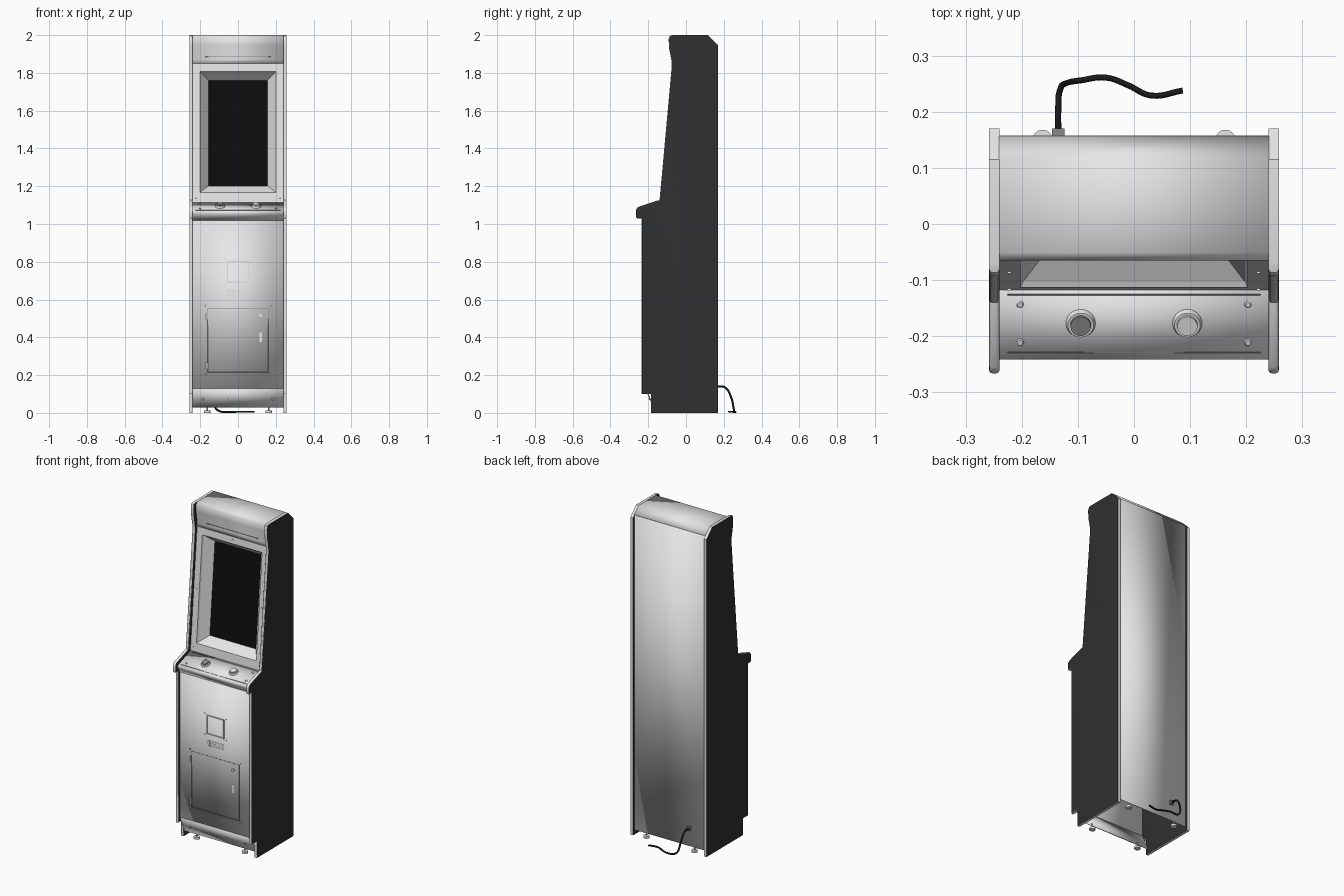
import bpy, bmesh, math
from mathutils import Vector

old = bpy.data.objects.get("Cube")
if old:
    bpy.data.objects.remove(old, do_unlink=True)


def material(name, value):
    m = bpy.data.materials.new(name)
    m.use_nodes = True
    col = (value, value, value, 1)
    m.diffuse_color = col
    m.node_tree.nodes["Principled BSDF"].inputs["Base Color"].default_value = col
    return m


LIGHT = material("light grey", 0.8)
BLACK = material("panel black", 0.03)
GLASS = material("screen black", 0.004)
DARK = material("dark grey", 0.25)
RUBBER = material("cord black", 0.01)


def finish(name, bm, mats, smooth=False):
    me = bpy.data.meshes.new(name)
    bm.to_mesh(me)
    bm.free()
    ob = bpy.data.objects.new(name, me)
    bpy.context.collection.objects.link(ob)
    for m in mats:
        me.materials.append(m)
    if smooth:
        bpy.ops.object.select_all(action='DESELECT')
        ob.select_set(True)
        bpy.context.view_layer.objects.active = ob
        bpy.ops.object.shade_smooth_by_angle(angle=math.radians(35))
    return ob


def box(name, centre, size, mat, tilt=0):
    bm = bmesh.new()
    bmesh.ops.create_cube(bm, size=1)
    bmesh.ops.scale(bm, vec=size, verts=bm.verts)
    ob = finish(name, bm, [mat])
    ob.location, ob.rotation_euler.x = centre, tilt
    return ob


def disc(name, centre, normal, radius, depth, mat, top=1.0, sides=16):
    """Cylinder or cone frustum pointing along a normal."""
    bm = bmesh.new()
    bmesh.ops.create_cone(bm, cap_ends=True, segments=sides,
                          radius1=radius, radius2=radius * top, depth=depth)
    ob = finish(name, bm, [mat], True)
    ob.location = centre
    ob.rotation_euler = Vector(normal).to_track_quat('Z', 'Y').to_euler()
    return ob


def thicken(ob):
    mod = ob.modifiers.new("thickness", 'SOLIDIFY')
    mod.thickness, mod.offset = 0.006, 0


# Side panels: black faces with a rounded light edge trim
outline = [(-0.185, 0), (-0.185, 0.1), (-0.235, 0.1), (-0.235, 1.03),
           (-0.26, 1.03), (-0.266, 1.04), (-0.266, 1.075), (-0.255, 1.09),
           (-0.14, 1.128), (-0.076, 1.83), (-0.078, 1.87), (-0.09, 1.93),
           (-0.092, 1.98), (-0.086, 1.995), (-0.07, 2), (0.115, 2),
           (0.17, 1.945), (0.17, 0)]
for side, label in ((1, "left"), (-1, "right")):
    bm = bmesh.new()
    face = bm.faces.new([bm.verts.new((side * 0.24, y, z)) for y, z in outline])
    new = bmesh.ops.extrude_face_region(bm, geom=[face])["geom"]
    bmesh.ops.translate(bm, vec=(side * 0.018, 0, 0),
                        verts=[v for v in new if isinstance(v, bmesh.types.BMVert)])
    bmesh.ops.recalc_face_normals(bm, faces=bm.faces)
    rim = [e for e in bm.edges if abs(e.verts[0].co.x - e.verts[1].co.x) < 0.001
           and max(v.co.y for v in e.verts) < 0 and max(v.co.z for v in e.verts) < 1.999]
    bmesh.ops.bevel(bm, geom=rim, offset=0.005, segments=3, profile=0.5,
                    affect='EDGES', clamp_overlap=True)
    bm.normal_update()
    for f in bm.faces:
        f.material_index = 1 if abs(f.normal.x) < 0.95 else 0
    finish(label + "_side_panel", bm, [BLACK, LIGHT], True)


# Sheet shells between the side panels
def sheet(name, path):
    bm = bmesh.new()
    rows = [[bm.verts.new((x, y, z)) for x in (-0.241, 0.241)] for y, z in path]
    for a, b in zip(rows, rows[1:]):
        bm.faces.new((a[0], a[1], b[1], b[0]))
    thicken(finish(name, bm, [LIGHT], True))


FRONT_Y = -0.215
sheet("kick_panel", [(-0.17, 0.03), (FRONT_Y, 0.13)])
sheet("front_panel", [(FRONT_Y, 0.13), (FRONT_Y, 1.02)])
sheet("control_panel", [(FRONT_Y, 1.02), (-0.237, 1.053), (-0.239, 1.066), (-0.115, 1.112)])
sheet("marquee_and_top", [(-0.05, 1.85), (-0.049, 1.87), (-0.06, 1.945), (-0.062, 1.985),
                          (-0.05, 1.997), (0.115, 1.997), (0.155, 1.957)])
sheet("back_panel", [(0.155, 1.957), (0.155, 0.03)])


# Sloped screen surround with a recessed frame
def bezel_y(z):
    return -0.115 + (z - 1.112) * 0.088


def ring(bm, half, low, high, depth):
    return [bm.verts.new((x, bezel_y(z) + depth, z)) for x, z in
            ((-half, low), (half, low), (half, high), (-half, high))]


bm = bmesh.new()
rings = [ring(bm, 0.241, 1.112, 1.85, 0), ring(bm, 0.203, 1.165, 1.808, 0),
         ring(bm, 0.2, 1.168, 1.805, 0.008), ring(bm, 0.158, 1.2, 1.762, 0.06)]
for a, b in zip(rings, rings[1:]):
    for i in range(4):
        j = (i + 1) % 4
        bm.faces.new((a[i], a[j], b[j], b[i]))
thicken(finish("screen_surround", bm, [LIGHT]))
bm = bmesh.new()
bm.faces.new(ring(bm, 0.162, 1.196, 1.766, 0.059))
finish("screen", bm, [GLASS])

# Marquee seam and small badge disc
box("marquee_seam", (0, -0.0545, 1.885), (0.35, 0.004, 0.003), DARK)
disc("surround_sensor", (0, bezel_y(1.83) - 0.004, 1.83), (0, -1, 0), 0.006, 0.004, LIGHT)

# Control panel buttons, bolts and seams
SLOPE = math.atan2(0.046, 0.124)
UP = Vector((0, -math.sin(SLOPE), math.cos(SLOPE)))


def on_control(x, y, lift):
    return Vector((x, y, 1.112 + (y + 0.115) * 0.371)) + UP * lift


for x, plunger, label in ((-0.095, DARK, "right"), (0.095, LIGHT, "left")):
    disc(label + "_button_ring", on_control(x, -0.176, 0.007), UP, 0.027, 0.012, LIGHT, 0.85, 28)
    disc(label + "_button", on_control(x, -0.176, 0.012), UP, 0.019, 0.014, plunger, 0.95, 28)
for x in (-0.203, 0.203):
    for y in (-0.142, -0.21):
        disc("control_bolt", on_control(x, y, 0.004), UP, 0.007, 0.004, LIGHT, 0.7)
for y in (-0.125, -0.228):
    box("control_seam", on_control(0, y, 0.003), (0.45, 0.002, 0.001), DARK, SLOPE)

# Coin plate: raised frame around a flush centre, with corner bolts
FACE = FRONT_Y - 0.003
for s in (-1, 1):
    box("coin_frame_upright", (s * 0.056, FACE - 0.002, 0.747), (0.007, 0.006, 0.118), LIGHT)
    box("coin_frame_rail", (0, FACE - 0.002, 0.747 + s * 0.056), (0.105, 0.006, 0.007), LIGHT)
    for z in (0.683, 0.811):
        disc("coin_bolt", (s * 0.071, FACE - 0.001, z), (0, -1, 0), 0.004, 0.004, LIGHT)
    # Service door gap and bolts
    box("door_gap_upright", (s * 0.16, FACE, 0.385), (0.003, 0.002, 0.34), DARK)
    box("door_gap_rail", (0, FACE, 0.385 + s * 0.17), (0.32, 0.002, 0.003), DARK)
    for z in (0.205, 0.568):
        disc("door_bolt", (s * 0.17, FACE - 0.001, z), (0, -1, 0), 0.004, 0.004, LIGHT)
    # Surround bolts
    for z in (1.14, 1.485):
        disc("surround_bolt", (s * 0.222, bezel_y(z) - 0.004, z), (0, -1, 0.09), 0.004, 0.004, LIGHT)
    # Kick panel bolts
    for x in (0.06, 0.185):
        disc("kick_bolt", (s * x, -0.194, 0.074), (0, -0.91, -0.41), 0.006, 0.005, LIGHT)
    # Levelling feet with short stems
    for y in (-0.165, 0.15):
        disc("foot", (s * 0.163, y, 0.006), (0, 0, 1), 0.018, 0.012, LIGHT)
        disc("foot_stem", (s * 0.163, y, 0.024), (0, 0, 1), 0.004, 0.03, LIGHT)

# Vent slats, hinges, lock and pull slot
for row in range(3):
    for col in range(5):
        box("vent_slat", ((col - 2) * 0.024, FACE, 0.62 + row * 0.014), (0.02, 0.003, 0.009), LIGHT)
for z in (0.25, 0.51):
    box("door_hinge", (-0.166, FACE - 0.002, z), (0.009, 0.006, 0.035), LIGHT)
disc("door_lock", (0.12, FACE - 0.003, 0.515), (0, -1, 0), 0.009, 0.007, LIGHT)
box("door_pull", (0.12, FACE, 0.4), (0.012, 0.003, 0.05), LIGHT)

# Power cord and its socket
box("cord_socket", (-0.135, 0.163, 0.14), (0.022, 0.014, 0.022), DARK)
path = [(-0.135, 0.16, 0.14), (-0.135, 0.205, 0.136), (-0.132, 0.238, 0.085),
        (-0.118, 0.252, 0.025), (-0.095, 0.256, 0.008), (-0.05, 0.261, 0.006),
        (-0.01, 0.247, 0.006), (0.03, 0.229, 0.006), (0.087, 0.238, 0.006)]
curve = bpy.data.curves.new("power_cord", 'CURVE')
curve.dimensions = '3D'
curve.bevel_depth, curve.bevel_resolution, curve.resolution_u = 0.0055, 2, 6
curve.use_fill_caps = True
spline = curve.splines.new('BEZIER')
spline.bezier_points.add(len(path) - 1)
for p, co in zip(spline.bezier_points, path):
    p.co = co
    p.handle_left_type = p.handle_right_type = 'AUTO'
curve.materials.append(RUBBER)
bpy.context.collection.objects.link(bpy.data.objects.new("power_cord", curve))
